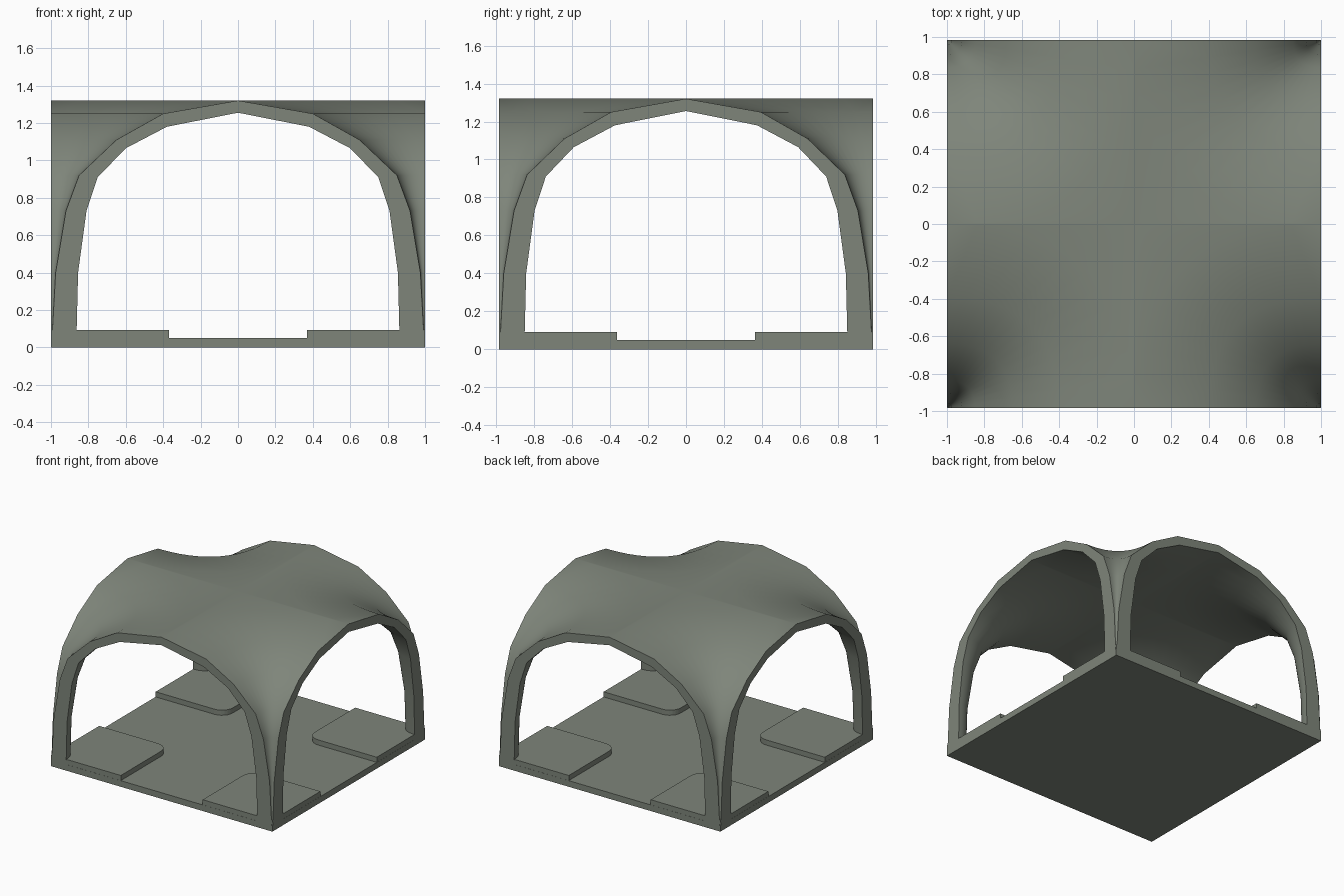
import bpy, bmesh, math

if "Cube" in bpy.data.objects:
    bpy.data.objects.remove(bpy.data.objects["Cube"])

Y = 0.985  # the depth is slightly smaller than the width

mat = bpy.data.materials.new("grey_green_stone")
mat.diffuse_color = (0.21, 0.235, 0.195, 1)
mat.use_nodes = True
mat.node_tree.nodes["Principled BSDF"].inputs["Base Color"].default_value = mat.diffuse_color


def finish(bm, name):
    bmesh.ops.remove_doubles(bm, verts=bm.verts, dist=0.0004)
    bmesh.ops.recalc_face_normals(bm, faces=bm.faces)
    me = bpy.data.meshes.new(name)
    bm.to_mesh(me)
    bm.free()
    me.materials.append(mat)
    ob = bpy.data.objects.new(name, me)
    bpy.context.collection.objects.link(ob)
    return ob


def prism(name, pts, z0, z1):
    bm = bmesh.new()
    f = bm.faces.new([bm.verts.new((x, y, z0)) for x, y in pts])
    ext = bmesh.ops.extrude_face_region(bm, geom=[f], use_keep_orig=True)
    for v in ext["geom"]:
        if isinstance(v, bmesh.types.BMVert):
            v.co.z = z1
    return finish(bm, name)


# floor slab
prism("floor_slab", [(-1, -Y), (1, -Y), (1, Y), (-1, Y)], 0, 0.05)

# four corner pads with a rounded inner corner
A, R = 0.37, 0.1
arc = [(A + R - R * math.cos(a), A + R - R * math.sin(a))
       for a in [i * math.pi / 12 for i in range(7)]]
pad = arc + [(0.999, A), (0.999, 0.999), (A, 0.999)]
for sx in (-1, 1):
    for sy in (-1, 1):
        prism("corner_pad", [(x * sx, y * sy * Y) for x, y in pad], 0.045, 0.092)

# vaulted canopy: half-arch profiles (distance from middle, height)
outer = [(0, 1.32), (0.4, 1.25), (0.65, 1.11), (0.85, 0.92),
         (0.92, 0.73), (0.975, 0.4), (0.997, 0)]
inner = [(0, 1.255), (0.38, 1.18), (0.6, 1.065), (0.75, 0.91),
         (0.81, 0.73), (0.855, 0.4), (0.865, 0)]
N = 12


def row(bm, x, z, sx, sy):
    """Curve at one height, from the front arch round to the side arch."""
    out = []
    for i in range(N + 1):
        t = i / N
        px = x * (1 - t * t) + t * t
        py = x * (1 - (1 - t) ** 2) + (1 - t) ** 2
        out.append(bm.verts.new((px * sx, py * sy * Y, z)))
    return out


bm = bmesh.new()
for sx in (-1, 1):
    for sy in (-1, 1):
        shells = [[row(bm, x, z, sx, sy) for x, z in prof] for prof in (outer, inner)]
        for shell, top in zip(shells, (1.32, 1.255)):
            mid = bm.verts.new((0, 0, top))
            for i in range(N):
                bm.faces.new((mid, shell[0][i], shell[0][i + 1]))
            for a, b in zip(shell, shell[1:]):
                for i in range(N):
                    bm.faces.new((a[i], a[i + 1], b[i + 1], b[i]))
        # arch end faces and column feet
        o, n = shells
        for k in range(len(o) - 1):
            for e in (0, N):
                bm.faces.new((o[k][e], o[k + 1][e], n[k + 1][e], n[k][e]))
        for i in range(N):
            bm.faces.new((o[-1][i], o[-1][i + 1], n[-1][i + 1], n[-1][i]))
canopy = finish(bm, "vaulted_canopy")
bpy.context.view_layer.objects.active = canopy
canopy.select_set(True)
bpy.ops.object.shade_smooth_by_angle(angle=math.radians(40))
